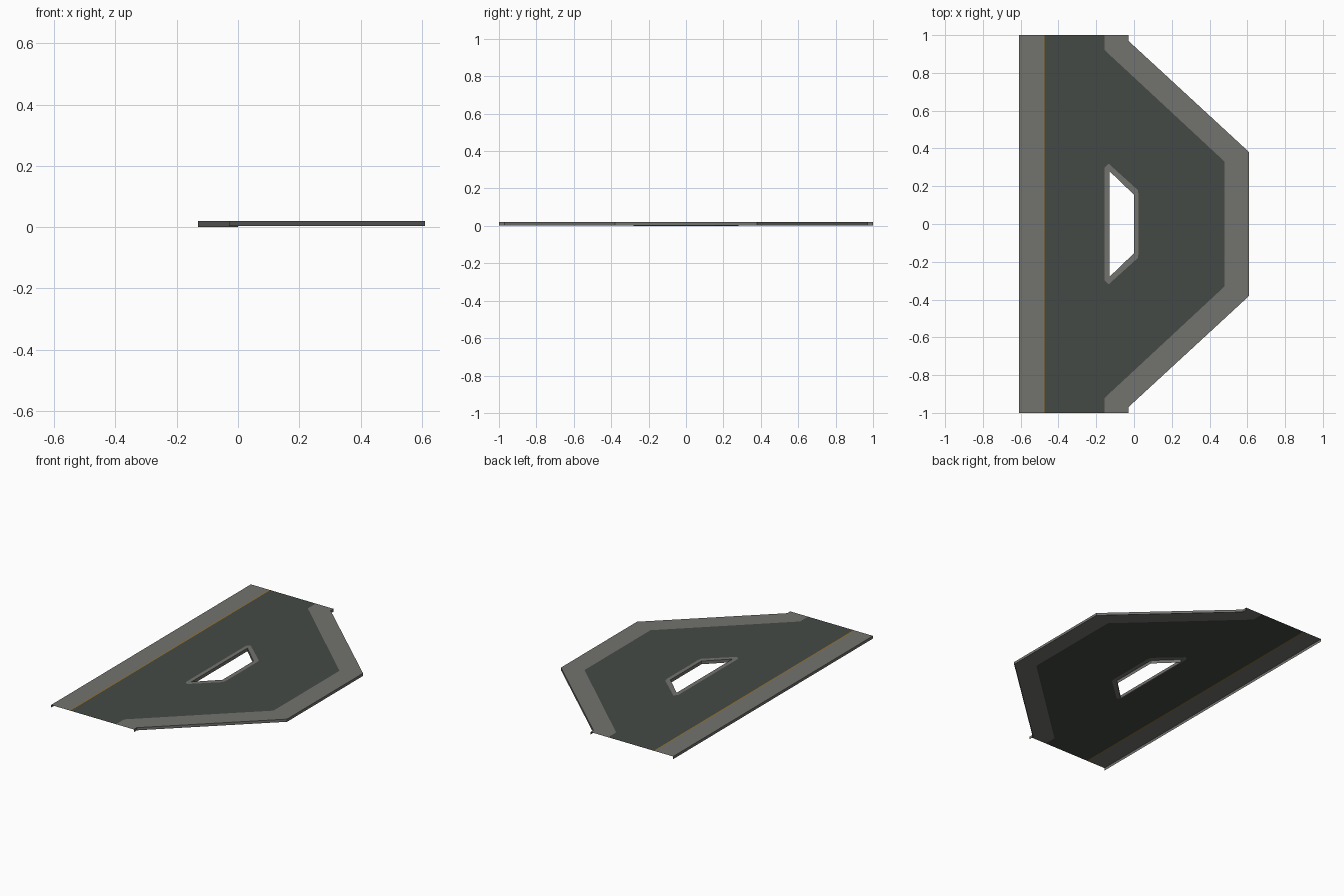
import bpy, bmesh

if "Cube" in bpy.data.objects:
    bpy.data.objects.remove(bpy.data.objects["Cube"])

TOP = 0.02      # deck height
EDGE = 0.003    # bottom of the outer lip


def material(name, rgb):
    m = bpy.data.materials.new(name)
    m.diffuse_color = (*rgb, 1)
    m.use_nodes = True
    m.node_tree.nodes["Principled BSDF"].inputs["Base Color"].default_value = m.diffuse_color
    return m


GREY = material("border grey", (0.168, 0.168, 0.158))
DARK = material("dark green grey", (0.060, 0.068, 0.060))
ORANGE = material("orange line", (0.30, 0.17, 0.03))


def finish(name, bm, mat):
    me = bpy.data.meshes.new(name)
    bm.to_mesh(me)
    bm.free()
    me.materials.append(mat)
    ob = bpy.data.objects.new(name, me)
    bpy.context.collection.objects.link(ob)
    # every part is modelled for y >= 0 and mirrored
    mod = ob.modifiers.new("mirror", 'MIRROR')
    mod.use_axis = (False, True, False)
    mod.use_clip = True
    return ob


def plate(name, pts, mat):
    bm = bmesh.new()
    f = bm.faces.new([bm.verts.new((x, y, TOP)) for x, y in pts])
    f.normal_update()
    if f.normal.z < 0:
        f.normal_flip()
    bmesh.ops.triangulate(bm, faces=[f])
    return finish(name, bm, mat)


def wall(name, pts, low, mat):
    # strip hanging from the deck; it faces the right of the travel direction
    bm = bmesh.new()
    cols = [(bm.verts.new((x, y, low)), bm.verts.new((x, y, TOP))) for x, y in pts]
    for a, b in zip(cols, cols[1:]):
        bm.faces.new((a[0], b[0], b[1], a[1]))
    return finish(name, bm, mat)


# half outlines
outer = [(0.61, 0), (0.61, 0.38), (-0.03, 0.97), (-0.03, 1)]
inner = [(0.48, 0), (0.48, 0.33), (-0.155, 0.92), (-0.155, 1)]
hole = [(-0.13, 0), (-0.13, 0.28), (0, 0.155), (0, 0)]
rim = [(-0.155, 0), (-0.155, 0.30), (-0.135, 0.32), (0.02, 0.18), (0.025, 0.15), (0.025, 0)]
L0, L1, L2 = -0.61, -0.482, -0.474

# deck plates
plate("left_border", [(L0, 0), (L1, 0), (L1, 1), (L0, 1)], GREY)
plate("orange_stripe", [(L1, 0), (L2, 0), (L2, 1), (L1, 1)], ORANGE)
plate("centre_panel", [(L2, 0)] + rim + inner + [(L2, 1)], DARK)
plate("right_border", outer + inner[::-1], GREY)
plate("hole_rim", rim + hole[::-1], GREY)

# hanging lips
wall("outer_lip", outer, EDGE, GREY)
wall("left_lip", [(L0, 1), (L0, 0)], EDGE, GREY)
wall("hole_lip", hole, 0, GREY)
